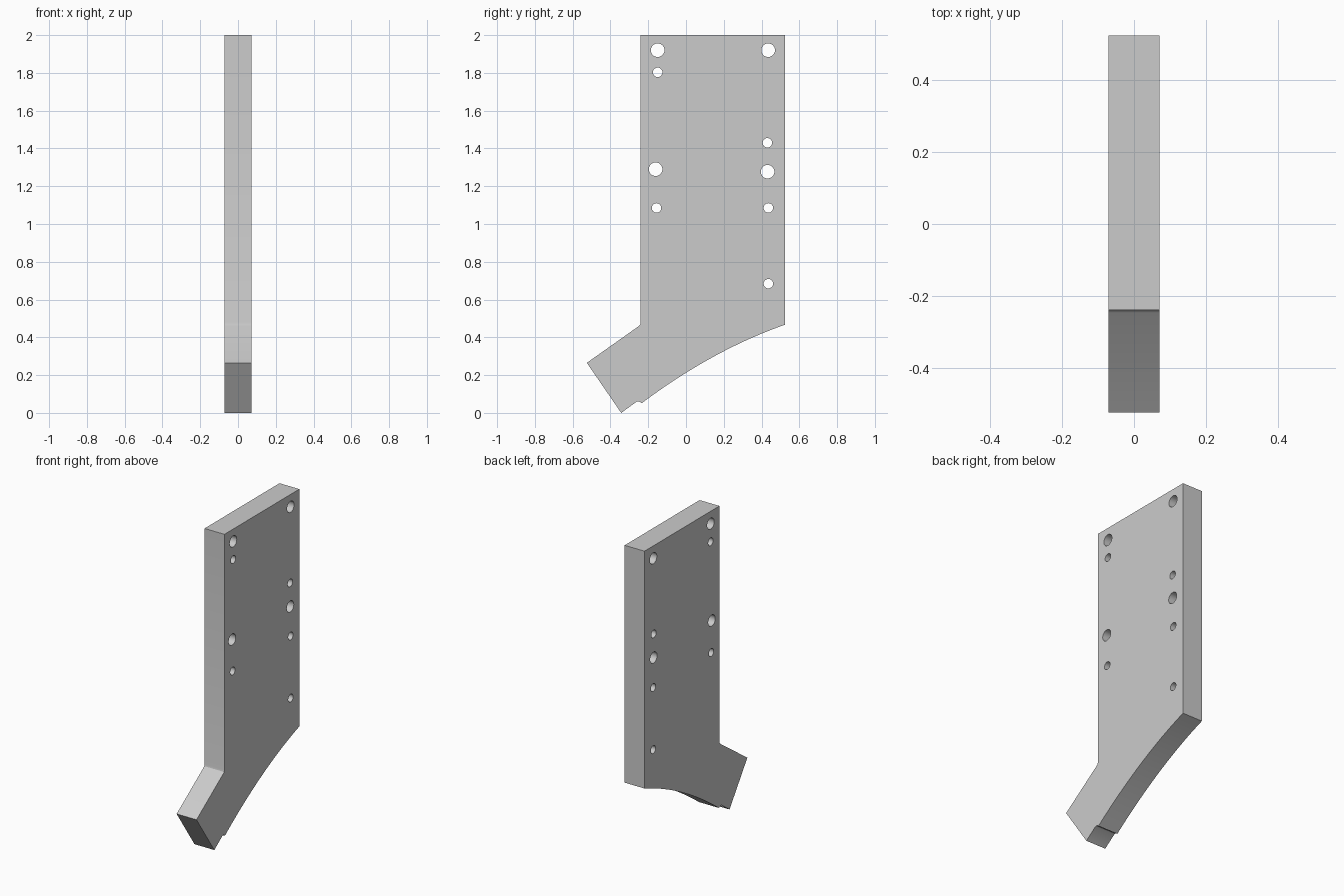
import bpy, bmesh, math

if "Cube" in bpy.data.objects:
    bpy.data.objects.remove(bpy.data.objects["Cube"])

HALF = 0.071  # half thickness of the plate


def add_loop(curve, pts):
    s = curve.splines.new('POLY')
    s.points.add(len(pts) - 1)
    for p, (u, v) in zip(s.points, pts):
        p.co = (u, v, 0, 1)
    s.use_cyclic_u = True


def circle(y, z, r, n=32):
    return [(y + r * math.cos(2 * math.pi * i / n),
             z + r * math.sin(2 * math.pi * i / n)) for i in range(n)]


def bow(a, b, h, n=24):
    # shallow arc from a to b, bulging upward by h
    out = []
    for i in range(n + 1):
        t = i / n
        out.append((a[0] + (b[0] - a[0]) * t,
                    a[1] + (b[1] - a[1]) * t + 4 * h * t * (1 - t)))
    return out


curve = bpy.data.curves.new("side_plate", 'CURVE')
curve.dimensions = '2D'
curve.fill_mode = 'BOTH'
curve.extrude = HALF

# Plate outline (y, z): straight body, curved underside, angled foot
outline = [(-0.24, 2.0), (0.525, 2.0)]
outline += bow((0.525, 0.467), (-0.235, 0.051), 0.038)
outline += [(-0.242, 0.057), (-0.252, 0.061), (-0.262, 0.059),   # small relief notch
            (-0.343, 0.0), (-0.525, 0.265),                      # foot end
            (-0.249, 0.460), (-0.243, 0.466), (-0.24, 0.478)]    # inner fillet
add_loop(curve, outline)

# Bolt holes (large) and pin holes (small)
BOLT, PIN = 0.036, 0.025
for y, z, r in [(-0.15, 1.92, BOLT), (0.435, 1.92, BOLT),
                (-0.161, 1.29, BOLT), (0.432, 1.277, BOLT),
                (-0.15, 1.803, PIN), (0.431, 1.43, PIN),
                (-0.156, 1.085, PIN), (0.436, 1.085, PIN),
                (0.436, 0.684, PIN)]:
    add_loop(curve, circle(y, z, r))

plate = bpy.data.objects.new("side_plate", curve)
bpy.context.collection.objects.link(plate)
plate.rotation_euler = (math.pi / 2, 0, math.pi / 2)  # stand up in the YZ plane

# Turn into a clean welded mesh
bpy.context.view_layer.objects.active = plate
plate.select_set(True)
bpy.ops.object.convert(target='MESH')
bpy.ops.object.transform_apply(location=False, rotation=True, scale=False)
bm = bmesh.new()
bm.from_mesh(plate.data)
bmesh.ops.remove_doubles(bm, verts=bm.verts, dist=1e-4)
bmesh.ops.recalc_face_normals(bm, faces=bm.faces)
bm.to_mesh(plate.data)
bm.free()
bpy.ops.object.shade_smooth_by_angle(angle=math.radians(30))
